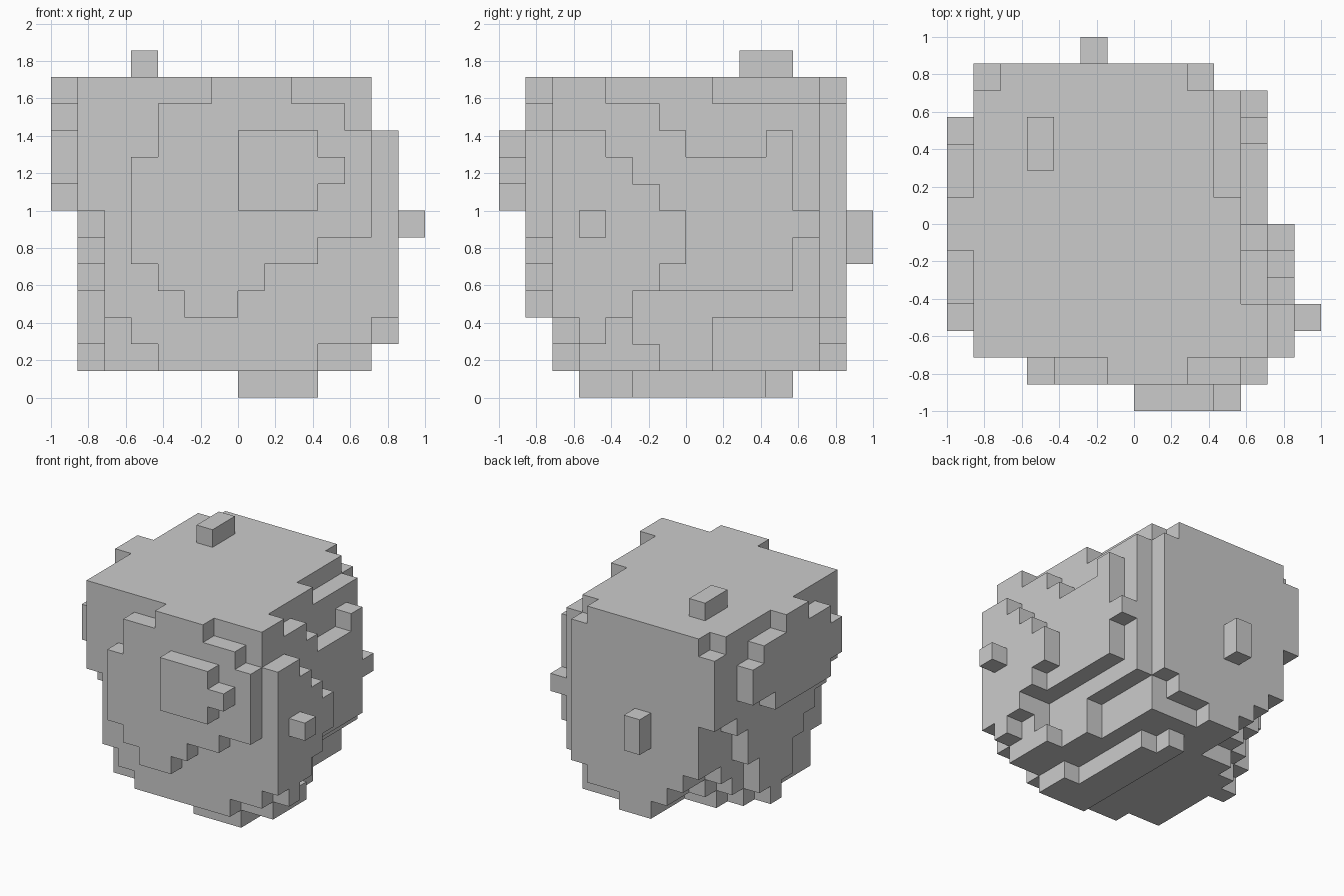
import bpy, bmesh

if "Cube" in bpy.data.objects:
    bpy.data.objects.remove(bpy.data.objects["Cube"])

U = 1 / 7            # edge length of one cube
cells = set()        # filled cubes, x and y counted from the -1 corner


def box(x0, x1, y0, y1, z0, z1):
    cells.update((x, y, z) for x in range(x0, x1)
                 for y in range(y0, y1) for z in range(z0, z1))


def x_layer(x, z, runs):
    """One-cube-thick sheet facing x: a (y start, y end) run per level."""
    for k, (a, b) in enumerate(runs, z):
        box(x, x + 1, a, b, k, k + 1)


def y_layer(y, z, runs):
    """One-cube-thick sheet facing y: an (x start, x end) run per level."""
    for k, (a, b) in enumerate(runs, z):
        box(a, b, y, y + 1, k, k + 1)


# core, stepped at its lower back left corner
box(2, 10, 3, 12, 4, 12)
box(4, 10, 3, 12, 2, 4)
box(5, 10, 3, 12, 1, 2)
box(3, 4, 3, 12, 3, 4)
box(2, 3, 3, 11, 3, 4)
box(3, 4, 3, 11, 2, 3)
box(2, 3, 3, 10, 2, 3)
box(3, 5, 3, 10, 1, 2)
box(2, 3, 3, 9, 1, 2)

# front sheets, from the core outwards
y_layer(2, 1, [(4, 10), (3, 12)] + [(2, 12)] * 4 + [(1, 12)] * 5)
y_layer(1, 3, [(5, 7), (4, 8), (3, 10)] + [(3, 12)] * 3
        + [(4, 12), (4, 11), (6, 9)])
y_layer(0, 7, [(7, 10), (7, 11), (7, 10)])

# back sheet and its stud
y_layer(12, 1, [(5, 7), (4, 9), (3, 10)] + [(2, 10)] * 3
        + [(1, 10)] * 4 + [(2, 9)])
box(5, 6, 13, 14, 5, 7)

# left sheets
x_layer(1, 1, [(7, 8), (6, 9), (6, 9), (5, 10), (4, 10), (3, 11)]
        + [(2, 12)] * 5)
x_layer(0, 7, [(4, 9), (3, 11), (3, 11), (4, 10), (6, 8)])

# right sheets and stud
x_layer(10, 1, [(3, 8)] * 2 + [(3, 12)] * 8 + [(3, 8)])
x_layer(11, 1, [(3, 6), (2, 5), (2, 5), (2, 11), (2, 11), (2, 12),
                (2, 11), (2, 11), (2, 7), (2, 6), (2, 4)])
box(11, 12, 10, 11, 9, 10)
x_layer(12, 2, [(3, 4), (2, 5), (2, 6), (2, 7), (2, 7), (2, 6),
                (2, 5), (2, 4)])
box(13, 14, 3, 4, 6, 7)

# foot below and stud on top
box(7, 10, 3, 5, 0, 1)
box(7, 9, 5, 10, 0, 1)
box(7, 8, 10, 11, 0, 1)
box(3, 4, 9, 11, 12, 13)

# outer skin: one square wherever a filled cube meets empty space
bm = bmesh.new()
verts = {}


def vert(p):
    if p not in verts:
        verts[p] = bm.verts.new((p[0] * U - 1, p[1] * U - 1, p[2] * U))
    return verts[p]


for c in sorted(cells):
    for axis in range(3):
        u, v = (axis + 1) % 3, (axis + 2) % 3
        for side in (0, 1):
            n = list(c)
            n[axis] += 2 * side - 1
            if tuple(n) in cells:
                continue
            ring = []
            for du, dv in ((0, 0), (1, 0), (1, 1), (0, 1)):
                p = list(c)
                p[axis] += side
                p[u] += du
                p[v] += dv
                ring.append(vert(tuple(p)))
            bm.faces.new(ring if side else ring[::-1])

# merge coplanar squares into clean flat faces
bmesh.ops.dissolve_limit(bm, angle_limit=0.01, verts=bm.verts[:],
                         edges=bm.edges[:])
mesh = bpy.data.meshes.new("block_boulder")
bm.to_mesh(mesh)
bm.free()
bpy.context.collection.objects.link(bpy.data.objects.new("block_boulder", mesh))
